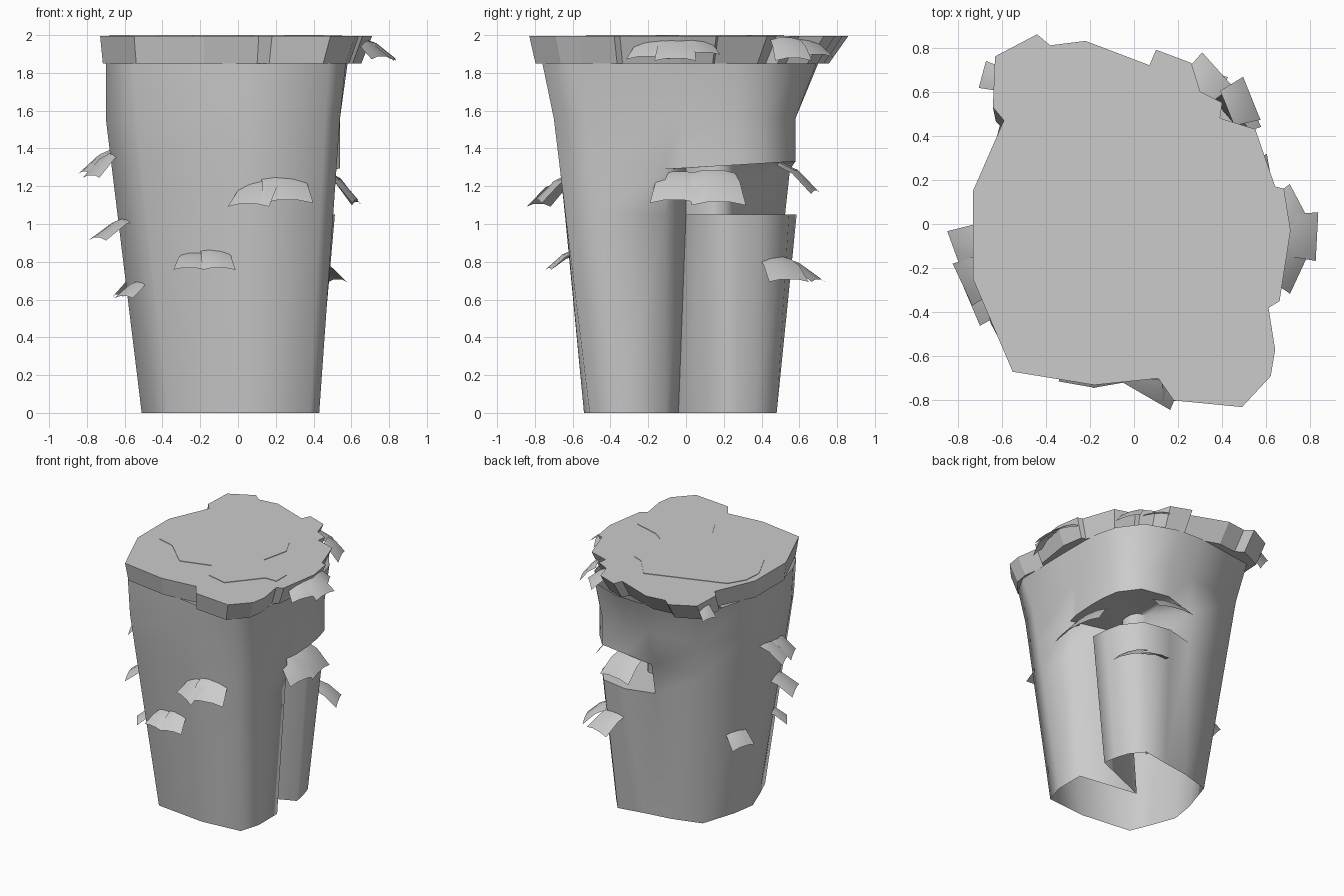
import bpy, bmesh
from math import cos, sin, radians
from mathutils import Vector

cube = bpy.data.objects.get("Cube")
if cube:
    bpy.data.objects.remove(cube, do_unlink=True)

stone = bpy.data.materials.new("light_grey")
stone.use_nodes = True
GREY = (0.6, 0.6, 0.6, 1)
stone.diffuse_color = GREY
stone.node_tree.nodes["Principled BSDF"].inputs["Base Color"].default_value = GREY


def finish(bm, name, smooth_angle=None):
    """Turn a bmesh into a named, shaded object."""
    mesh = bpy.data.meshes.new(name)
    bm.to_mesh(mesh)
    bm.free()
    mesh.materials.append(stone)
    obj = bpy.data.objects.new(name, mesh)
    bpy.context.collection.objects.link(obj)
    if smooth_angle:
        bpy.ops.object.select_all(action="DESELECT")
        obj.select_set(True)
        bpy.context.view_layer.objects.active = obj
        bpy.ops.object.shade_smooth_by_angle(angle=radians(smooth_angle))
    return obj


def loft(bm, rings):
    """Join closed rings of points with quads."""
    rows = [[bm.verts.new(p) for p in ring] for ring in rings]
    for low, high in zip(rows, rows[1:]):
        for i in range(len(low)):
            k = (i + 1) % len(low)
            bm.faces.new((low[i], low[k], high[k], high[i]))
    return rows


# Trunk: each column gives its foot, shoulder and top point
FOOT = [(-.37, -.49), (.05, -.54), (.38, -.51), (.43, -.35), (.43, -.11),
        (-.06, -.04), (.42, .16), (.4, .27), (.37, .37), (.28, .48),
        (.06, .44), (-.15, .41), (-.39, .34), (-.48, .06), (-.51, -.13), (-.44, -.32)]
SHOULDER = [(-.54, -.62), (.05, -.69), (.46, -.7), (.54, -.52), (.54, -.11),
            (.54, -.02), (.54, .14), (.53, .27), (.5, .4), (.38, .54),
            (.15, .58), (-.06, .58), (-.53, .54), (-.69, .1), (-.7, -.22), (-.64, -.44)]
TOP = [(-.56, -.62), (.05, -.7), (.48, -.76), (.57, -.6), (.58, -.15),
       (.58, -.05), (.58, .14), (.57, .27), (.53, .42), (.4, .6),
       (.15, .69), (-.06, .7), (-.56, .63), (-.7, .1), (-.7, -.25), (-.65, -.45)]
GROOVE = 5
RECESS = range(GROOVE, 11)
LEDGE_Z, ROOF_Z, SHOULDER_Z, RIM_Z = 1.05, 1.29, 1.56, 1.85
CORE = Vector((.08, .12))
APEX = (.06, .0)


def wall(i, z):
    """Point on the plain outer wall of column i."""
    p = Vector(FOOT[i]).lerp(Vector(SHOULDER[i]), z / SHOULDER_Z)
    return (p.x, p.y, z)


def roof_height(i):
    return ROOF_Z + .06 * (SHOULDER[i][1] + .11)


def ledge(i):
    """Outer lip of the pillar below the recess."""
    if i == GROOVE:
        return (*APEX, LEDGE_Z)
    if i in RECESS:
        x, y = SHOULDER[i]
        return (x * .95, y * 1.01, LEDGE_Z)
    return wall(i, LEDGE_Z)


def hollow(i, z):
    """Inner wall of the recess above the ledge."""
    if i == GROOVE:
        return (*APEX, z)
    if i not in RECESS:
        return wall(i, z)
    p = Vector(SHOULDER[i]).lerp(CORE, .7)
    return (p.x, p.y, z)


def roof_edge(i):
    if i in RECESS:
        return (*SHOULDER[i], roof_height(i))
    return wall(i, ROOF_Z)


columns = range(len(FOOT))
bm = bmesh.new()
loft(bm, [
    [(*p, 0) for p in FOOT],
    [ledge(i) for i in columns],
    [hollow(i, LEDGE_Z) for i in columns],
    [hollow(i, roof_height(i) if i in RECESS else ROOF_Z) for i in columns],
    [roof_edge(i) for i in columns],
    [(*p, SHOULDER_Z) for p in SHOULDER],
    [(*p, RIM_Z) for p in TOP],
])
bmesh.ops.remove_doubles(bm, verts=bm.verts, dist=.0005)
bmesh.ops.dissolve_degenerate(bm, edges=bm.edges, dist=.0005)
finish(bm, "trunk", 80)


# Ragged slab on top and the thin patch lying on it
def slab(name, lower, upper, low, high):
    bm = bmesh.new()
    rows = loft(bm, [[(*p, low) for p in lower], [(*p, high) for p in upper]])
    bm.faces.new(rows[-1])
    bm.faces.new(rows[0][::-1])
    bmesh.ops.recalc_face_normals(bm, faces=bm.faces)
    return finish(bm, name)


RIM = [(-.55, -.67), (-.18, -.73), (.11, -.7), (.18, -.8), (.49, -.83),
       (.62, -.69), (.64, -.57), (.61, -.38), (.66, -.35), (.71, -.03),
       (.68, .16), (.64, .17), (.55, .43), (.39, .48), (.4, .55), (.3, .6),
       (.26, .73), (.1, .79), (.07, .72), (-.22, .83), (-.38, .81),
       (-.44, .86), (-.63, .76), (-.64, .53), (-.59, .47), (-.73, .15), (-.73, -.25)]
PATCH = [(-.59, .31), (-.67, .18), (-.68, .03), (-.58, -.18), (-.44, -.22),
         (-.24, -.41), (0, -.34), (.08, -.49), (.25, -.53), (.45, -.29),
         (.55, -.29), (.55, -.16), (.34, -.1), (.26, -.04), (.31, .18),
         (.24, .32), (.16, .35), (.02, .52)]
# the slab's lower edge is drawn in towards the trunk, most at the back
skirt = [(x * (.92 if x > 0 else .98), y * (.88 if y > 0 else .96)) for x, y in RIM]
slab("top_slab", skirt, RIM, RIM_Z, 1.996)
slab("top_patch", PATCH, PATCH, 1.994, 2)


# Drooping flaps: a bent sheet arched across its width
def flap(name, x, y, z, angle, width, reach, drop):
    out = Vector((cos(radians(angle)), sin(radians(angle)), 0))
    side = Vector((-out.y, out.x, 0))
    root = Vector((x, y, z)) - out * .04
    bm = bmesh.new()
    rows = []
    for t in (0, .45, 1):
        row = []
        for s in (-.5, -.2, .2, .5):
            p = root + out * (reach + .04) * t + side * width * s * (.85 + .2 * t)
            p.z -= drop * t ** 1.6 + .3 * width * s * s
            row.append(bm.verts.new(p))
        rows.append(row)
    for a, b in zip(rows, rows[1:]):
        for i in range(len(a) - 1):
            bm.faces.new((a[i], b[i], b[i + 1], a[i + 1]))
    finish(bm, name, 30)


FLAPS = {
    "front_flap": [(.13, -.65, 1.25, -120, .24, .15, .14), (.24, -.65, 1.27, -80, .26, .14, .14),
                   (-.24, -.62, .85, -100, .16, .11, .08), (-.12, -.62, .87, -80, .17, .11, .1)],
    "right_side_flap": [(-.67, -.08, 1.41, 200, .2, .15, .13), (-.66, -.22, 1.4, 205, .2, .13, .14),
                        (-.58, -.28, 1.05, 203, .23, .18, .12), (-.53, .14, .76, 165, .2, .11, .13),
                        (-.5, -.36, .72, 215, .16, .13, .1)],
    "recess_flap": [(.5, -.04, 1.28, -10, .25, .13, .15), (.5, .15, 1.29, 10, .28, .13, .17),
                    (.14, .54, 1.33, 80, .28, .15, .15)],
    "ledge_flap": [(.41, .49, .83, 25, .22, .13, .12), (.26, .53, .83, 72, .22, .18, .12)],
    "rim_flap": [(.67, -.16, 1.99, -25, .24, .1, .1), (.69, -.05, 1.99, -3, .21, .14, .11),
                 (.68, .06, 1.99, 28, .18, .08, .08), (.29, .62, 1.99, 42, .2, .12, .09),
                 (.46, .54, 1.99, 22, .2, .08, .11), (-.62, .66, 1.98, 165, .12, .07, .1)],
}
for name, group in FLAPS.items():
    for n, spec in enumerate(group, 1):
        flap(f"{name}_{n}", *spec)
